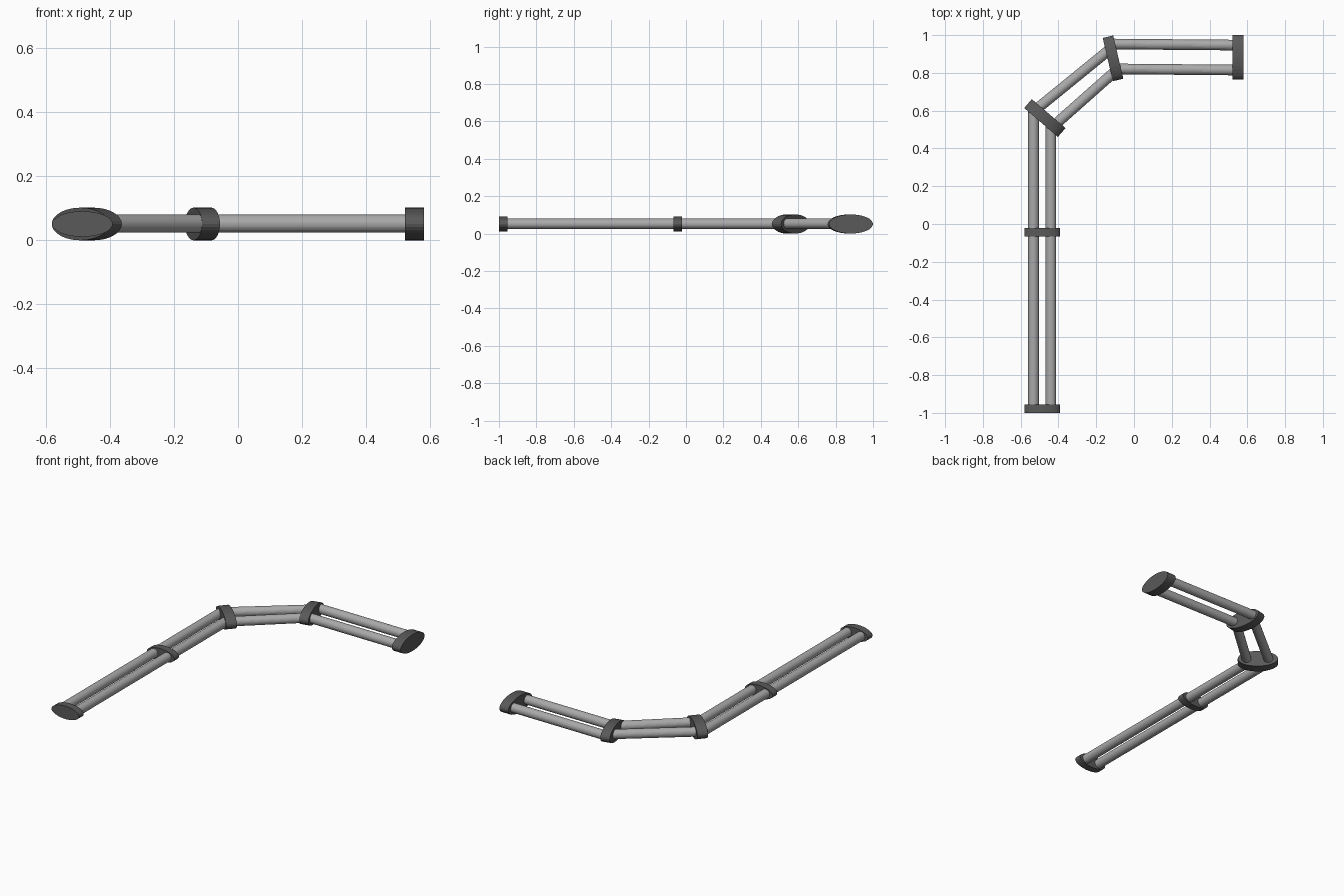
import bpy
from math import radians
from mathutils import Vector, Matrix

if "Cube" in bpy.data.objects:
    bpy.data.objects.remove(bpy.data.objects["Cube"])

Z = 0.051


def material(name, v):
    m = bpy.data.materials.new(name)
    m.diffuse_color = (v, v, v, 1)
    m.use_nodes = True
    m.node_tree.nodes["Principled BSDF"].inputs["Base Color"].default_value = m.diffuse_color
    return m


DARK = material("dark_grey", 0.1)
LIGHT = material("light_grey", 0.4)


# Elliptical plate standing upright, wide axis turned by angle in plan
def plate(name, x, y, angle, width, height, thick):
    bpy.ops.mesh.primitive_cylinder_add(vertices=32, radius=0.5, depth=1)
    o = bpy.context.object
    o.name = name
    o.data.transform(Matrix.Translation((x, y, Z))
                     @ Matrix.Rotation(radians(angle), 4, 'Z')
                     @ Matrix.Rotation(radians(90), 4, 'X')
                     @ Matrix.Diagonal((width, height, thick, 1)))
    o.data.materials.append(DARK)


# Round tube between two plan points
def tube(name, a, b, r=0.028):
    a, b = Vector((*a, Z + 0.001)), Vector((*b, Z + 0.001))
    d = b - a
    bpy.ops.mesh.primitive_cylinder_add(vertices=32, radius=r, depth=d.length)
    o = bpy.context.object
    o.name = name
    o.data.transform(Matrix.Translation((a + b) / 2)
                     @ d.to_track_quat('Z', 'Y').to_matrix().to_4x4())
    o.data.materials.append(LIGHT)


# Plates along the bent run
plate("start_plate", -0.486, -0.977, 0, 0.19, 0.08, 0.045)
plate("middle_plate", -0.486, -0.043, 0, 0.19, 0.08, 0.045)
plate("first_bend_plate", -0.472, 0.561, -40.7, 0.235, 0.102, 0.062)
plate("second_bend_plate", -0.111, 0.877, -76.8, 0.235, 0.102, 0.057)
plate("end_plate", 0.551, 0.882, -90, 0.235, 0.102, 0.06)

# Paired tubes joining the plates
outer = [(-0.532, -0.977), (-0.532, -0.043), (-0.532, 0.612)]
inner = [(-0.44, -0.977), (-0.44, -0.043), (-0.44, 0.534)]
for side, p in (("outer", outer), ("inner", inner)):
    tube(f"{side}_tube_start", p[0], p[1])
    tube(f"{side}_tube_middle", p[1], p[2])
tube("outer_tube_bend", (-0.519, 0.606), (-0.126, 0.926))
tube("inner_tube_bend", (-0.427, 0.518), (-0.1, 0.808))
tube("outer_tube_end", (-0.128, 0.953), (0.551, 0.947))
tube("inner_tube_end", (-0.098, 0.821), (0.551, 0.815))
